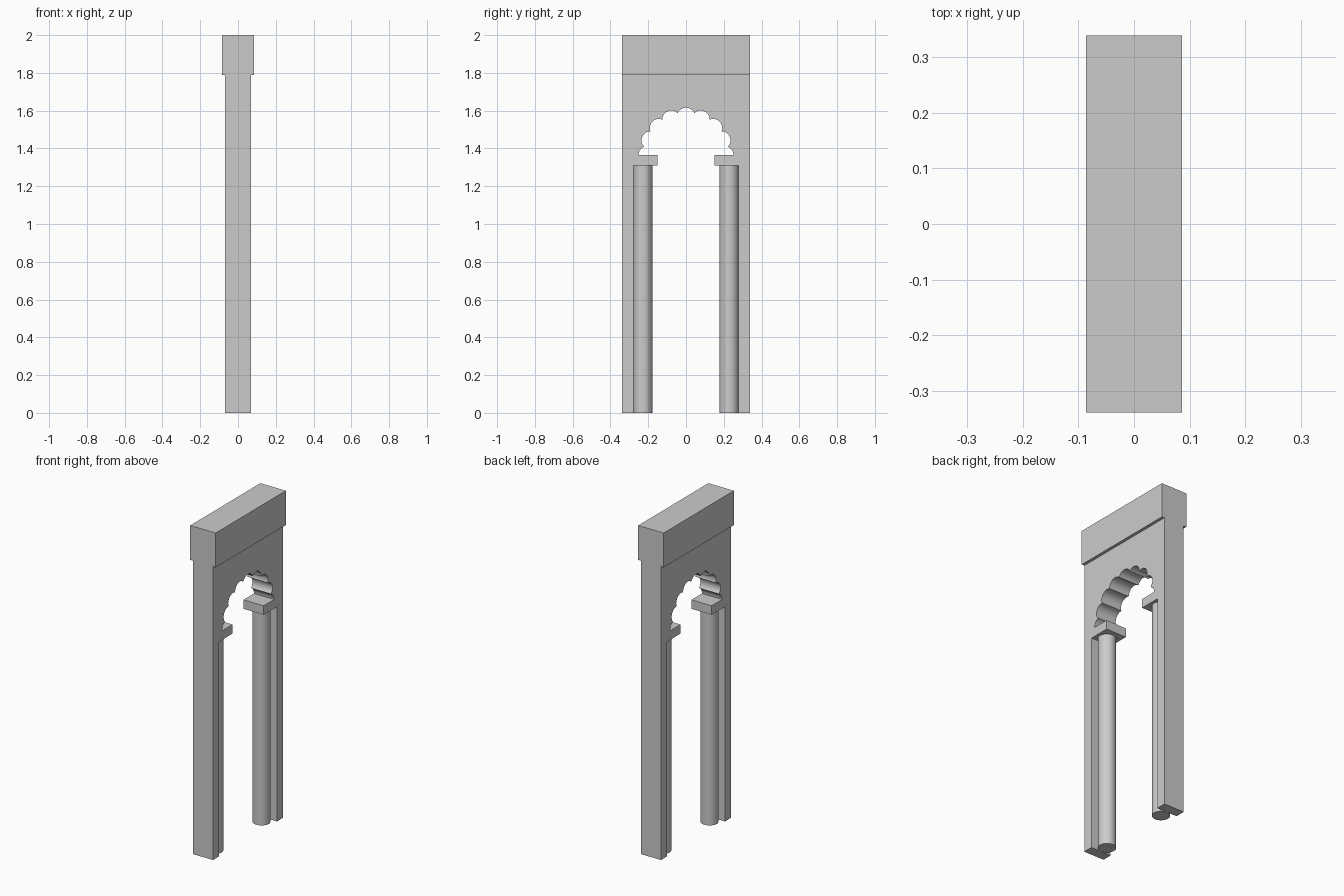
import bpy, bmesh
from math import sin, cos, pi, atan2, hypot

if "Cube" in bpy.data.objects:
    bpy.data.objects.remove(bpy.data.objects["Cube"])

HALF_W, HALF_T = 0.338, 0.068      # wall half width (y) and half thickness (x)
PIER_IN, SPRING, WALL_TOP = 0.278, 1.365, 1.79
COL_TOP, CUSP_R, LOBE_R = 1.31, 0.226, 0.251


def new_object(name, bm):
    bmesh.ops.recalc_face_normals(bm, faces=bm.faces)
    me = bpy.data.meshes.new(name)
    bm.to_mesh(me)
    bm.free()
    ob = bpy.data.objects.new(name, me)
    bpy.context.collection.objects.link(ob)
    return ob


def box(name, x, y0, y1, z0, z1):
    bm = bmesh.new()
    bmesh.ops.create_cube(bm, size=1)
    for v in bm.verts:
        v.co = (v.co.x * 2 * x, y1 if v.co.y > 0 else y0, z1 if v.co.z > 0 else z0)
    return new_object(name, bm)


def smooth(ob):
    bpy.ops.object.select_all(action='DESELECT')
    ob.select_set(True)
    bpy.context.view_layer.objects.active = ob
    bpy.ops.object.shade_smooth_by_angle()


def arch_points(steps=12):
    """Scalloped arch from +y to -y: seven full lobes and a half lobe at each foot."""
    half = pi / 16
    chord, mid = CUSP_R * sin(half), CUSP_R * cos(half)
    sag = LOBE_R - mid
    r = (chord ** 2 + sag ** 2) / (2 * sag)
    c = LOBE_R - r
    spread = atan2(chord, mid - c)
    pts = []
    for k in range(9):
        a = k * pi / 8
        for i in range(steps + 1):
            if (k == 0 and i < steps // 2) or (k == 8 and i > steps // 2):
                continue
            if i == 0 and k > 0:
                continue                       # cusp shared with previous lobe
            t = a - spread + 2 * spread * i / steps
            pts.append((c * cos(a) + r * cos(t), SPRING + c * sin(a) + r * sin(t)))
    return pts


# Wall with piers and scalloped opening
profile = [(-HALF_W, 0), (-HALF_W, WALL_TOP), (HALF_W, WALL_TOP), (HALF_W, 0),
           (PIER_IN, 0), (PIER_IN, SPRING)] + arch_points() + \
          [(-PIER_IN, SPRING), (-PIER_IN, 0)]
bm = bmesh.new()
face = bm.faces.new([bm.verts.new((-HALF_T, y, z)) for y, z in profile])
ext = bmesh.ops.extrude_face_region(bm, geom=[face], use_keep_orig=True)
for v in ext['geom']:
    if isinstance(v, bmesh.types.BMVert):
        v.co.x = HALF_T
bmesh.ops.triangulate(bm, faces=[f for f in bm.faces if len(f.verts) > 4])
smooth(new_object("arch_wall", bm))

# Top beam
box("top_beam", 0.086, -HALF_W, HALF_W, WALL_TOP, 2.0)

# Columns and their capitals
for side, s in (("left", -1), ("right", 1)):
    bpy.ops.mesh.primitive_cylinder_add(vertices=32, radius=0.05, depth=COL_TOP,
                                        location=(0, s * 0.228, COL_TOP / 2))
    col = bpy.context.object
    col.name = side + "_column"
    smooth(col)
    y0, y1 = sorted((s * 0.15, s * PIER_IN))
    box(side + "_capital", HALF_T, y0, y1, COL_TOP, SPRING)
